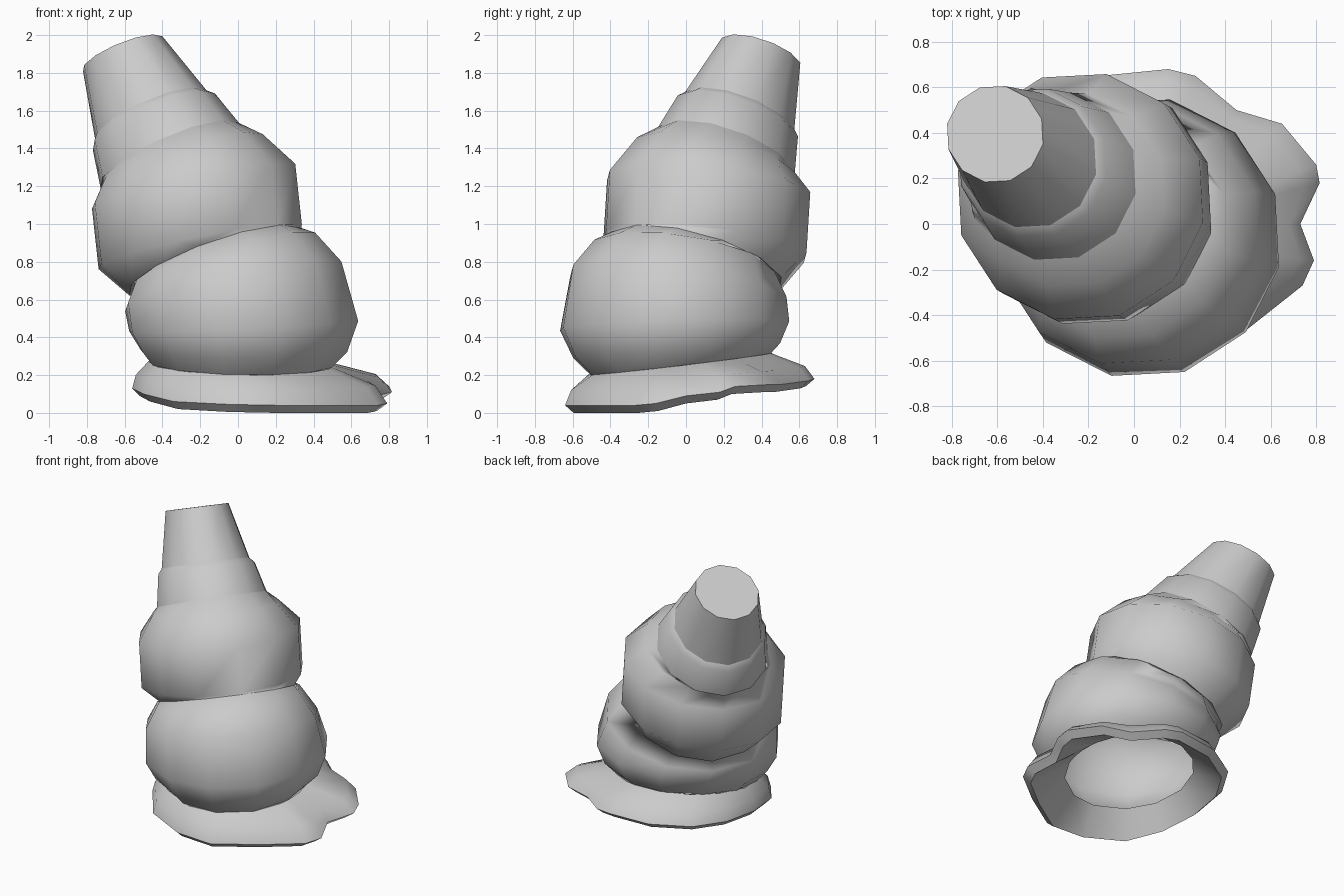
import bpy, bmesh, math

if "Cube" in bpy.data.objects:
    bpy.data.objects.remove(bpy.data.objects["Cube"], do_unlink=True)

grey = bpy.data.materials.new("plain_grey")
grey.use_nodes = True
colour = (0.6, 0.6, 0.6, 1)
grey.diffuse_color = colour
grey.node_tree.nodes["Principled BSDF"].inputs["Base Color"].default_value = colour

SIDES = 12
PHASE = math.radians(18)


def ring_point(ring, angle):
    """Point on a tilted circle: centre x, y, z, radius, slope along x, slope along -y."""
    x, y, z, radius, slope_x, slope_y = ring
    dx, dy = radius * math.cos(angle), radius * math.sin(angle)
    return (x + dx, y + dy, z + slope_x * dx - slope_y * dy)


def loft(name, loops, creases, closed=False, cap=False):
    """Join loops of points into a smooth skin with sharp edges on the chosen loops."""
    bm = bmesh.new()
    rows = [[bm.verts.new(p) for p in loop] for loop in loops]
    pairs = list(zip(rows, rows[1:]))
    if closed:
        pairs.append((rows[-1], rows[0]))
    for low, high in pairs:
        n = len(low)
        for i in range(n):
            j = (i + 1) % n
            bm.faces.new((low[i], low[j], high[j], high[i]))
    if cap:
        bm.faces.new(rows[-1])
    for face in bm.faces:
        face.smooth = True
    for k in creases:
        row = rows[k]
        for i, vert in enumerate(row):
            bm.edges.get((vert, row[i - 1])).smooth = False
    bmesh.ops.recalc_face_normals(bm, faces=bm.faces)
    mesh = bpy.data.meshes.new(name)
    bm.to_mesh(mesh)
    bm.free()
    mesh.materials.append(grey)
    obj = bpy.data.objects.new(name, mesh)
    bpy.context.collection.objects.link(obj)
    return obj


# Swollen leaning body, bottom to top
base = (.015, -.03, .26, .49, -.02, -.12)
body = [
    base,
    (.03, -.05, .33, .56, 0, -.07),
    (.03, -.06, .46, .62, .05, -.03),
    (-.025, -.04, .67, .585, .2, .14),
    (-.07, -.02, .81, .49, .27, .14),
    (-.12, .05, .8, .465, .34, .25),      # crease
    (-.2, .1, .88, .55, .2, .1),
    (-.235, .12, 1.2, .55, .2, .1),
    (-.29, .15, 1.34, .43, .28, .2),
    (-.36, .21, 1.36, .375, .41, .3),     # crease
    (-.445, .27, 1.54, .33, .4, .32),
    (-.46, .28, 1.57, .3, .4, .32),       # crease
    (-.61, .395, 1.9, .215, .38, .3),
]
angles = [PHASE + math.tau * i / SIDES for i in range(SIDES)]
loft("segmented_body", [[ring_point(r, a) for a in angles] for r in body],
     creases=(0, 5, 9, 11, 12), cap=True)

# Uneven flared skirt around the open bottom
outline = [
    (.815, .18, .11), (.8, .26, .14), (.65, .44, .15), (.45, .5, .15),
    (.27, .65, .17), (.15, .68, .18), (-.15, .65, .17), (-.4, .5, .16),
    (-.53, .28, .15), (-.56, 0, .13), (-.5, -.28, .1), (-.34, -.5, .06),
    (-.05, -.63, .045), (.22, -.64, .04), (.5, -.46, .04), (.74, -.27, .04),
    (.79, -.16, .05), (.73, 0, .09),
]
inner = (base[0], base[1], base[2] - .02, .43, base[4], base[5])
bearing = [math.atan2(y - base[1], x - base[0]) for x, y, z in outline]
top = [ring_point(base, a) for a in bearing]
under = [ring_point(inner, a) for a in bearing]


def blend(a, b, flat, rise):
    return [(p[0] + (q[0] - p[0]) * flat, p[1] + (q[1] - p[1]) * flat,
             p[2] + (q[2] - p[2]) * rise) for p, q in zip(a, b)]


shoulder = blend(top, outline, .78, .5)
lip = [(x * .93, y * .93, z - .04) for x, y, z in outline]
loft("flared_skirt", [top, shoulder, outline, lip, under],
     creases=(0, 2, 3, 4), closed=True)
